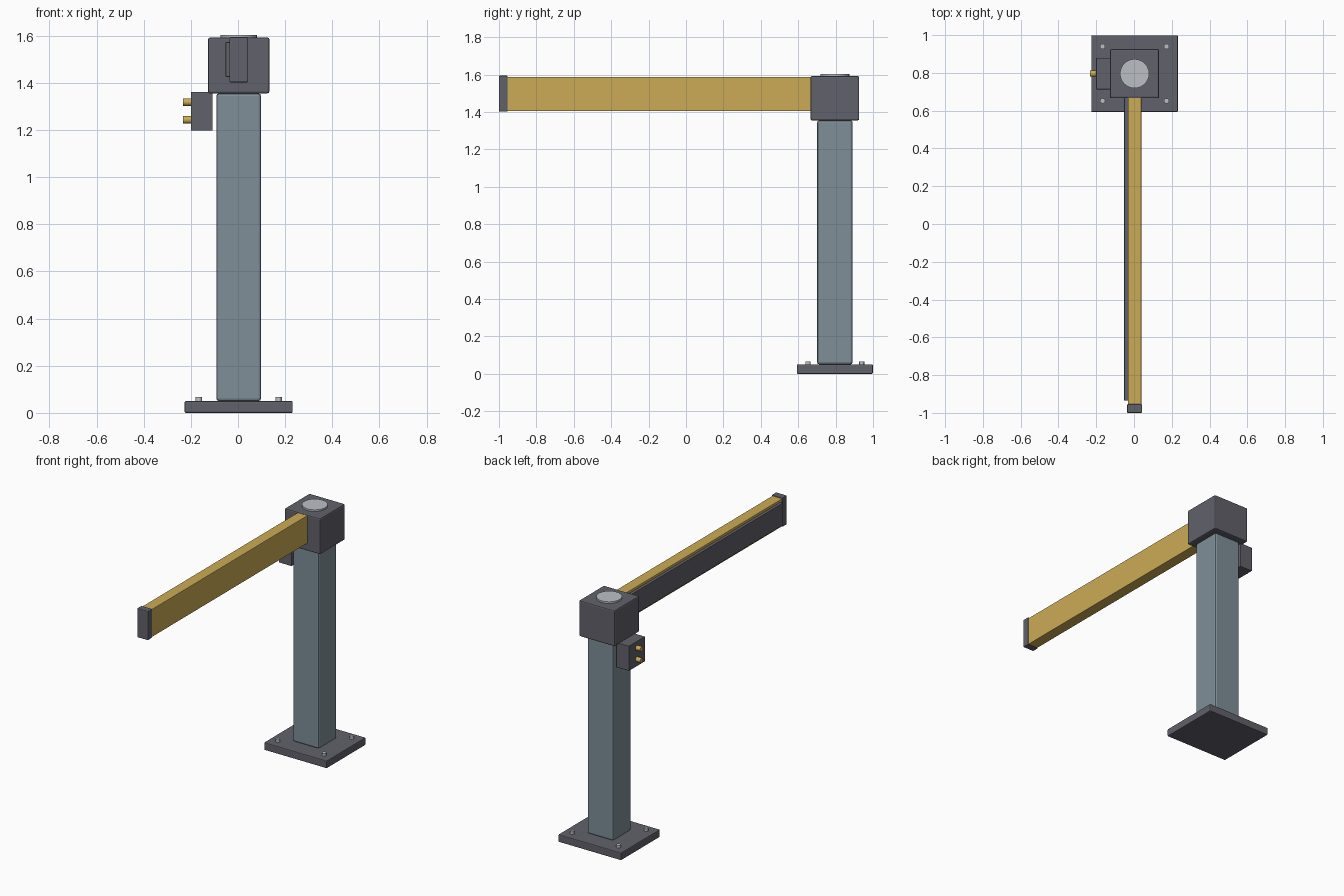
import bpy
from math import radians

cube = bpy.data.objects.get("Cube")
if cube:
    bpy.data.objects.remove(cube, do_unlink=True)


def material(name, rgb):
    m = bpy.data.materials.new(name)
    m.use_nodes = True
    m.diffuse_color = (*rgb, 1)
    m.node_tree.nodes["Principled BSDF"].inputs["Base Color"].default_value = (*rgb, 1)
    return m


dark = material("dark grey", (0.12, 0.12, 0.145))
steel_blue = material("blue grey", (0.21, 0.275, 0.315))
yellow = material("mustard yellow", (0.60, 0.41, 0.09))
silver = material("silver", (0.50, 0.53, 0.56))


def finish(obj, name, mat, bevel):
    obj.name = name
    obj.data.materials.append(mat)
    if bevel:
        mod = obj.modifiers.new("rounded edges", 'BEVEL')
        mod.width = bevel
        mod.segments = 2
        mod.limit_method = 'ANGLE'
        mod.angle_limit = radians(40)
    return obj


def box(name, low, high, mat, bevel=0.0):
    """Box between two opposite corners."""
    bpy.ops.mesh.primitive_cube_add(size=1, location=[(a + b) / 2 for a, b in zip(low, high)])
    obj = bpy.context.object
    obj.scale = [b - a for a, b in zip(low, high)]
    bpy.ops.object.transform_apply(location=False, rotation=False, scale=True)
    return finish(obj, name, mat, bevel)


def cylinder(name, centre, radius, depth, mat, sides=24, rotation=(0, 0, 0), bevel=0.0):
    bpy.ops.mesh.primitive_cylinder_add(vertices=sides, radius=radius, depth=depth,
                                        location=centre, rotation=rotation)
    bpy.ops.object.shade_smooth_by_angle(angle=radians(30))
    return finish(bpy.context.object, name, mat, bevel)


CX, CY = 0.003, 0.796  # column axis


def column_box(name, half_x, half_y, z0, z1, mat, bevel):
    return box(name, (CX - half_x, CY - half_y, z0), (CX + half_x, CY + half_y, z1), mat, bevel)


# Base plate, column and head
column_box("base_plate", 0.229, 0.203, 0, 0.05, dark, 0.005)
column_box("post", 0.095, 0.095, 0.05, 1.355, steel_blue, 0.012)
column_box("head_housing", 0.13, 0.13, 1.355, 1.592, dark, 0.008)
cylinder("top_disc", (CX, CY, 1.594), 0.077, 0.018, silver, 32)

# Anchor bolts
for sx in (-1, 1):
    for sy in (-1, 1):
        cylinder("anchor_bolt", (CX + sx * 0.169, CY + sy * 0.144, 0.055), 0.014, 0.024, silver, 12)

# Arm with side pad and end cap
box("arm", (-0.033, -0.958, 1.405), (0.039, 0.68, 1.588), yellow, 0.003)
box("arm_side_pad", (-0.052, -0.935, 1.425), (-0.03, 0.668, 1.572), dark, 0.002)
box("arm_end_cap", (-0.037, -1.0, 1.402), (0.043, -0.954, 1.594), dark, 0.005)

# Connector box with two terminals
box("connector_box", (-0.2, 0.713, 1.197), (-0.108, 0.88, 1.361), dark, 0.002)
for z in (1.243, 1.318):
    cylinder("terminal", (-0.213, CY, z), 0.016, 0.042, yellow, 16, (0, radians(90), 0))
